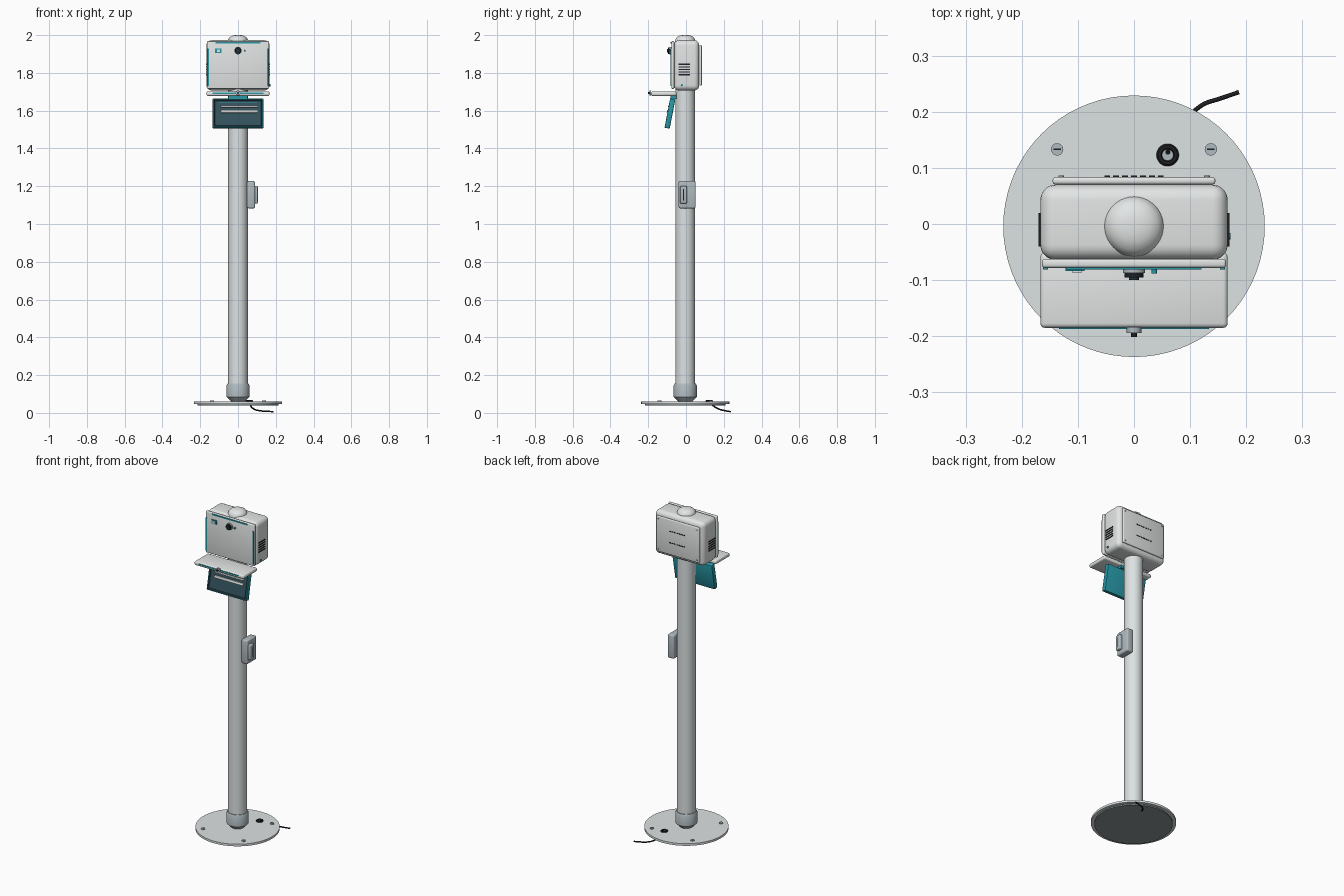
import bpy, bmesh
from math import radians, pi
from mathutils import Matrix, Vector

if "Cube" in bpy.data.objects:
    bpy.data.objects.remove(bpy.data.objects["Cube"], do_unlink=True)


def material(name, r, g, b):
    m = bpy.data.materials.new(name)
    m.use_nodes = True
    m.diffuse_color = (r, g, b, 1)
    for n in m.node_tree.nodes:
        if n.type == 'BSDF_PRINCIPLED':
            n.inputs["Base Color"].default_value = (r, g, b, 1)
    return m


SHELL = material("light grey", .77, .79, .79)
POLE = material("pale metal", .72, .76, .77)
SLATE = material("blue grey", .43, .49, .52)
TEAL = material("teal", .02, .31, .38)
NAVY = material("dark slate blue", .035, .085, .11)
INK = material("deep navy", .015, .035, .05)
BLACK = material("black", .012, .014, .017)
RUBBER = material("dark rubber", .26, .3, .32)
Y0 = -0.004        # centre line of the post
DECK = 0.06        # top of the base plate
FRONT, RIGHT = (radians(90), 'X'), (radians(90), 'Y')
BACK = (radians(-90), 'X')


def finish(name, bm, loc, rot, *mats):
    bmesh.ops.recalc_face_normals(bm, faces=bm.faces)
    me = bpy.data.meshes.new(name)
    bm.to_mesh(me)
    bm.free()
    for m in mats:
        me.materials.append(m)
    ob = bpy.data.objects.new(name, me)
    bpy.context.collection.objects.link(ob)
    spin = Matrix.Rotation(rot[0], 4, rot[1]) if rot else Matrix()
    ob.matrix_world = Matrix.Translation(loc) @ spin
    return ob


def box(name, loc, size, mat, bevel=0, seg=3, rot=None):
    bm = bmesh.new()
    bmesh.ops.create_cube(bm, size=1)
    bmesh.ops.scale(bm, vec=size, verts=bm.verts)
    if bevel:
        bmesh.ops.bevel(bm, geom=bm.edges[:], offset=bevel, segments=seg,
                        profile=.5, affect='EDGES')
    return finish(name, bm, loc, rot, mat)


def lathe(name, profile, mat, loc=(0, Y0, 0), steps=32, rot=None):
    bm = bmesh.new()
    vs = [bm.verts.new((r, 0, z)) for r, z in profile]
    es = [bm.edges.new(pair) for pair in zip(vs, vs[1:])]
    bmesh.ops.spin(bm, geom=vs + es, cent=(0, 0, 0), axis=(0, 0, 1),
                   angle=2 * pi, steps=steps)
    bmesh.ops.remove_doubles(bm, verts=bm.verts, dist=1e-5)
    return finish(name, bm, loc, rot, mat)


def disc(name, loc, r, h, mat, rot=None, steps=20):
    return lathe(name, [(0, 0), (r, 0), (r, h), (0, h)], mat, loc, steps, rot)


def cable(name, pts, radius):
    cu = bpy.data.curves.new(name, 'CURVE')
    cu.dimensions = '3D'
    cu.bevel_depth, cu.bevel_resolution, cu.resolution_u = radius, 2, 8
    cu.use_fill_caps = True
    sp = cu.splines.new('BEZIER')
    sp.bezier_points.add(len(pts) - 1)
    for bp, p in zip(sp.bezier_points, pts):
        bp.co = p
        bp.handle_left_type = bp.handle_right_type = 'AUTO'
    cu.materials.append(BLACK)
    ob = bpy.data.objects.new(name, cu)
    bpy.context.collection.objects.link(ob)


# Base plate, rubber pad and floor screws
disc("base_plate", (0, Y0, .047), .233, DECK - .047, POLE, steps=72)
disc("base_pad", (0, Y0, .04), .214, .008, RUBBER, steps=72)
for sx in (-1, 1):
    for sy in (-1, 1):
        x, y = sx * .137, Y0 + sy * .137
        disc("base_screw", (x, y, DECK), .011, .005, SLATE)
        box("base_screw_slot", (x, y, DECK + .005), (.013, .003, .001), BLACK)

# Cable grommet and cable
lathe("grommet", [(.01, 0), (.02, 0), (.02, .004), (.017, .007),
                  (.012, .007), (.01, .004), (.01, 0)], BLACK, (.06, .123, DECK))
disc("grommet_hole", (.06, .123, DECK), .011, .001, SLATE)
cable("power_cable", [(.06, .127, .064), (.065, .14, .042), (.085, .175, .02),
                      (.12, .211, .011), (.155, .224, .008), (.187, .235, .007)], .004)

# Post with its foot collar
lathe("collar", [(0, DECK), (.036, DECK), (.061, .085), (.061, .146),
                 (.056, .155), (0, .155)], SLATE, steps=40)
disc("post", (0, Y0, .14), .052, 1.59, POLE, steps=40)

# Reader on the side of the post
box("reader_plate", (.069, .006, 1.155), (.042, .09, .144), SLATE, .008)
box("reader_block", (.093, -.013, 1.155), (.024, .036, .092), SLATE, .006)
box("reader_slot", (.105, -.013, 1.155), (.002, .005, .06), BLACK)

# Head housing, dome, front and back panels
box("housing", (0, .003, 1.84), (.334, .134, .266), SHELL, .027, 5)
lathe("top_dome", [(.054, 1.955), (.054, 1.967), (.051, 1.979), (.043, 1.99),
                   (.029, 1.997), (.014, 2.0), (0, 2.0)], SHELL, steps=40)
box("front_panel", (0, -.07, 1.842), (.328, .016, .252), SHELL, .005)
box("back_panel", (0, .077, 1.84), (.29, .013, .215), SHELL, .005)

# Teal trim lines on the front panel
box("top_trim", (0, -.079, 1.96), (.24, .005, .008), TEAL)
for s in (-1, 1):
    box("side_trim", (s * .158, -.079, 1.83), (.009, .005, .2), TEAL)

# Camera, indicator and sensor badge
disc("camera_ring", (0, -.077, 1.918), .02, .01, SLATE, FRONT)
disc("camera_barrel", (0, -.086, 1.918), .017, .009, BLACK, FRONT)
disc("camera_lens", (0, -.094, 1.918), .009, .006, INK, FRONT)
disc("indicator", (.036, -.077, 1.918), .005, .011, TEAL, FRONT)
box("sensor_badge", (-.105, -.08, 1.918), (.034, .007, .024), TEAL)
box("sensor_window", (-.102, -.084, 1.918), (.016, .006, .014), SHELL)

# Side vents and side lamp
for s in (-1, 1):
    for i in range(5):
        box("side_vent", (s * .167, -.01, 1.79 + i * .014), (.006, .06, .006), BLACK)
disc("side_lamp", (.165, -.022, 1.735), .006, .007, TEAL, RIGHT)

# Back vents and corner screws
for z in (1.807, 1.877):
    for i in range(7):
        box("back_vent", (-.048 + i * .016, .084, z), (.01, .004, .005), BLACK)
for sx in (-1, 1):
    for sz in (-1, 1):
        disc("back_screw", (sx * .13, .082, 1.84 + sz * .092), .005, .004, SLATE, BACK)

# Shelf with front trim and knob
box("shelf", (0, -.118, 1.69), (.334, .134, .023), SHELL, .008)
box("shelf_trim", (0, -.185, 1.692), (.268, .005, .007), TEAL)
disc("shelf_knob", (0, -.184, 1.694), .013, .01, SLATE, FRONT)
disc("shelf_knob_tip", (0, -.193, 1.694), .005, .008, BLACK, FRONT)
box("neck_bracket", (0, -.066, 1.673), (.1, .03, .02), TEAL)

# Tilted tray: thin teal rim, dark recess wall and slate panel
TILT = (-.19, 'X')
tray_at = Vector((0, -.085, 1.585))


def on_tray(x, y, z):
    return tray_at + Matrix.Rotation(TILT[0], 3, TILT[1]) @ Vector((x, y, z))


bm = bmesh.new()
bmesh.ops.create_cube(bm, size=1)
bmesh.ops.scale(bm, vec=(.268, .028, .158), verts=bm.verts)
bmesh.ops.bevel(bm, geom=bm.edges[:], offset=.004, segments=2, profile=.5,
                affect='EDGES')
bmesh.ops.recalc_face_normals(bm, faces=bm.faces)
face = min(bm.faces, key=lambda f: f.calc_center_median().y)
bmesh.ops.inset_region(bm, faces=[face], thickness=.004, depth=0)
border = bmesh.ops.inset_region(bm, faces=[face], thickness=.009, depth=-.005)
for f in border["faces"]:
    f.material_index = 2
face.material_index = 1
finish("tray", bm, tray_at, TILT, TEAL, NAVY, INK)
box("tray_line", on_tray(0, -.009, .056), (.2, .004, .004), TEAL, rot=TILT)
for z, h in ((.036, .009), (.009, .015)):
    box("tray_bar", on_tray(.006, -.012, z), (.195, .012, h), SHELL, .002, 2, TILT)

# Smooth shading with crisp edges
bpy.ops.object.select_all(action='DESELECT')
for ob in bpy.context.scene.objects:
    if ob.type == 'MESH':
        ob.select_set(True)
        bpy.context.view_layer.objects.active = ob
bpy.ops.object.shade_smooth_by_angle(angle=radians(35))
